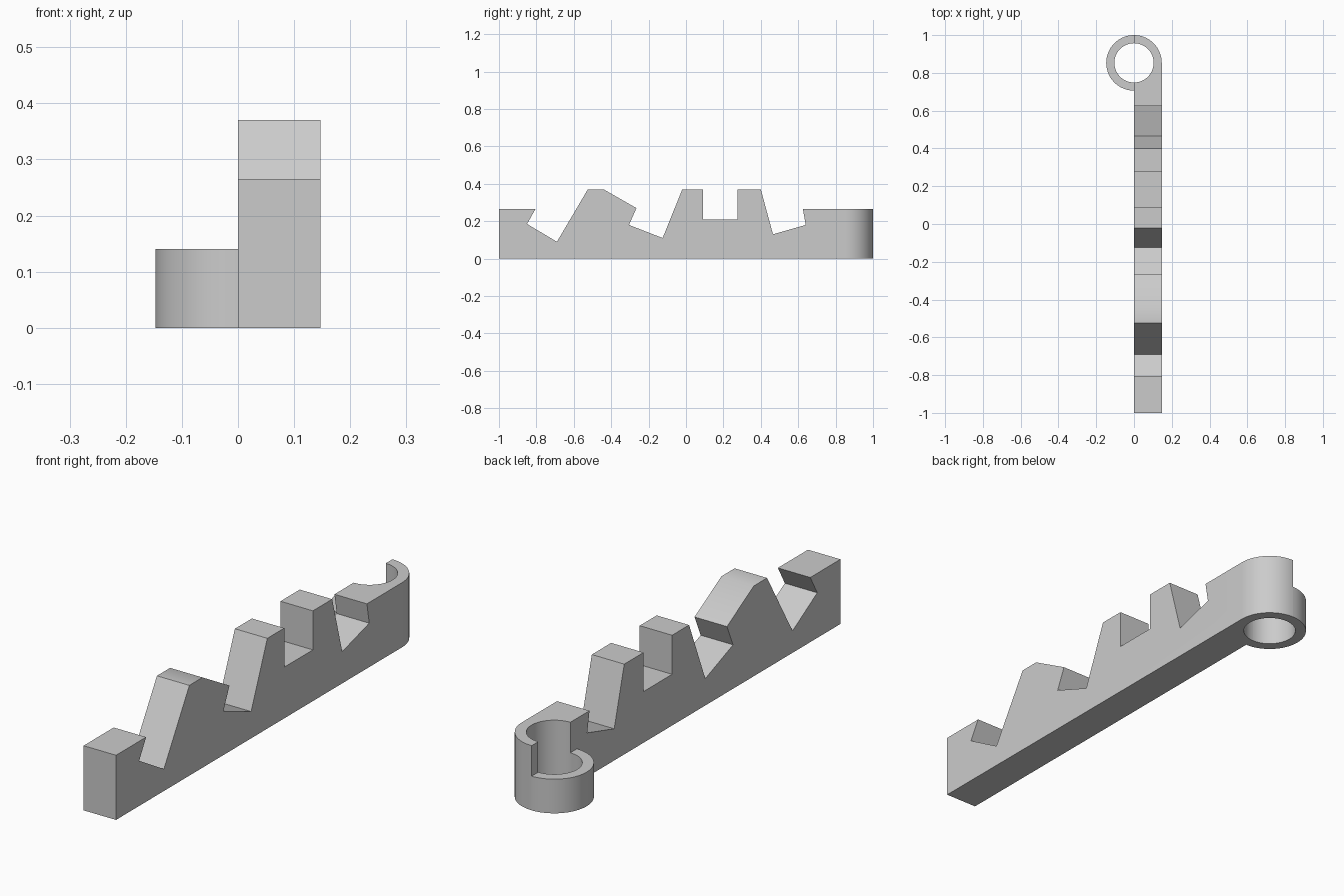
import bpy, bmesh
from math import sin, cos, pi
from mathutils import Vector

if "Cube" in bpy.data.objects:
    bpy.data.objects.remove(bpy.data.objects["Cube"], do_unlink=True)

OUTER, INNER = 0.147, 0.104
EYE_Y = 1 - OUTER
SEGMENTS = 40

grey = bpy.data.materials.new("light_grey")
grey.use_nodes = True
colour = (0.6, 0.6, 0.6, 1)
grey.diffuse_color = colour
grey.node_tree.nodes["Principled BSDF"].inputs["Base Color"].default_value = colour


def prism(name, points, depth):
    """Extrude a closed outline along a vector into a solid object."""
    bm = bmesh.new()
    face = bm.faces.new([bm.verts.new(p) for p in points])
    result = bmesh.ops.extrude_face_region(bm, geom=[face])
    verts = [v for v in result["geom"] if isinstance(v, bmesh.types.BMVert)]
    bmesh.ops.translate(bm, verts=verts, vec=Vector(depth))
    bmesh.ops.recalc_face_normals(bm, faces=bm.faces)
    mesh = bpy.data.meshes.new(name)
    bm.to_mesh(mesh)
    bm.free()
    mesh.materials.append(grey)
    obj = bpy.data.objects.new(name, mesh)
    bpy.context.collection.objects.link(obj)
    return obj


def activate(obj):
    bpy.ops.object.select_all(action="DESELECT")
    obj.select_set(True)
    bpy.context.view_layer.objects.active = obj


def half_arc(radius, side):
    """Half circle from the front of the eye to its back."""
    angles = [pi * i / SEGMENTS for i in range(SEGMENTS + 1)]
    return [(side * radius * sin(a), EYE_Y - radius * cos(a), 0) for a in angles]


# Bar with the tall half of the eye, as one plan outline
outer = [p for p in half_arc(OUTER, 1) if p[1] > EYE_Y - 0.001]
plan = [(0, -1, 0), (OUTER, -1, 0)] + outer + half_arc(INNER, 1)[::-1]
bar = prism("notched_bar", plan, (0, 0, 0.5))

# Notched side profile, kept where it overlaps the plan
notches = [(-0.805, 0.265), (-0.85, 0.185), (-0.69, 0.09), (-0.525, 0.37),
           (-0.44, 0.37), (-0.265, 0.27), (-0.305, 0.18), (-0.125, 0.11),
           (-0.02, 0.37), (0.09, 0.37), (0.09, 0.21), (0.275, 0.21),
           (0.275, 0.37), (0.4, 0.37), (0.465, 0.13), (0.64, 0.18),
           (0.625, 0.265)]
profile = [(-1.1, -0.1), (-1.1, 0.265)] + notches + [(1.1, 0.265), (1.1, -0.1)]
cutter = prism("profile_cutter", [(-0.2, y, z) for y, z in profile], (0.6, 0, 0))
cutter.hide_render = True
cut = bar.modifiers.new("notches", "BOOLEAN")
cut.operation = "INTERSECT"
cut.solver = "EXACT"
cut.object = cutter
activate(bar)
bpy.ops.object.modifier_apply(modifier=cut.name)
bpy.data.objects.remove(cutter, do_unlink=True)

# Low half of the eye
ring = prism("low_eye_half", half_arc(OUTER, -1) + half_arc(INNER, -1)[::-1],
             (0, 0, 0.14))

for obj in (bar, ring):
    activate(obj)
    bpy.ops.object.shade_smooth_by_angle()
